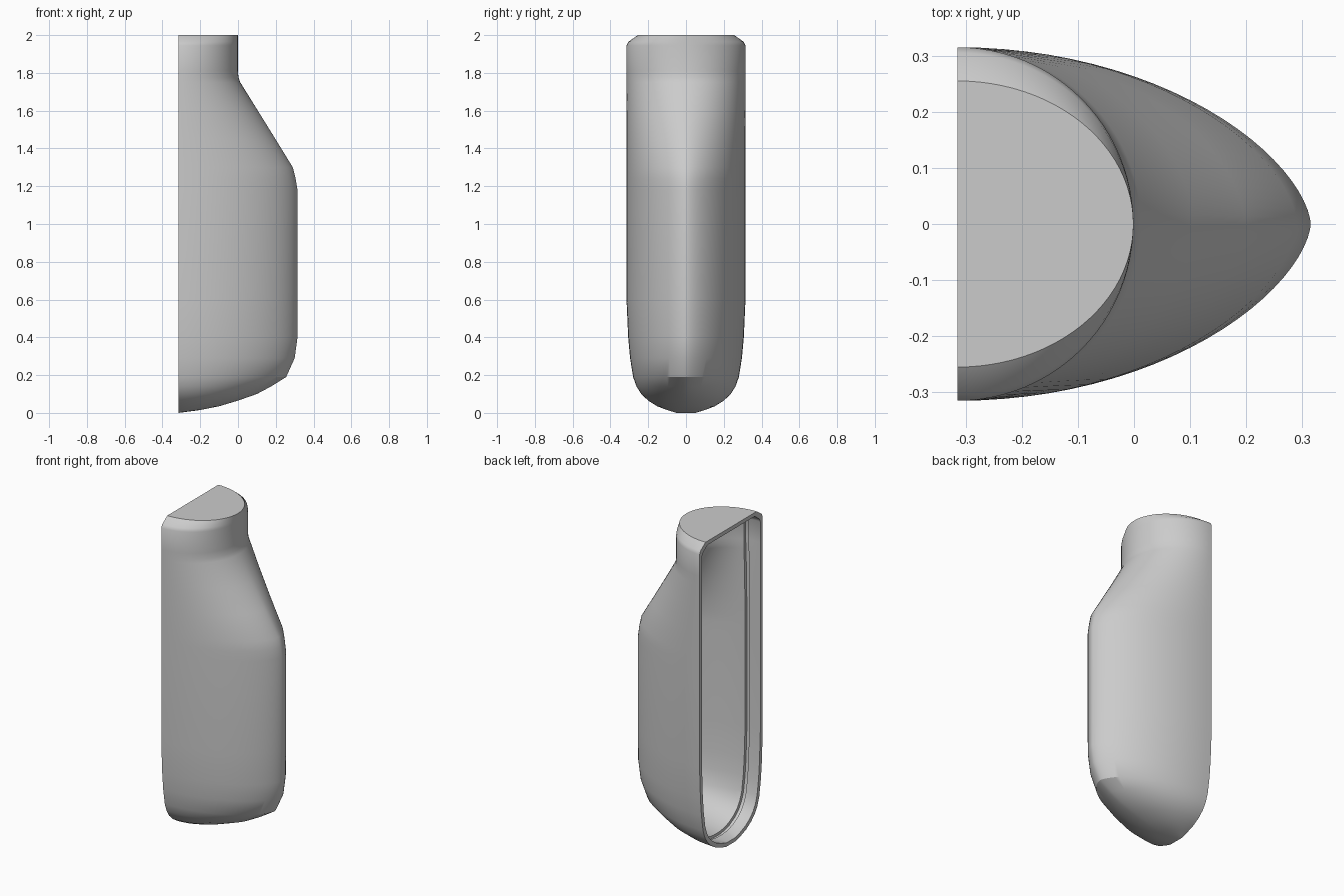
import bpy, bmesh, math

cube = bpy.data.objects.get("Cube")
if cube:
    bpy.data.objects.remove(cube, do_unlink=True)

BACK = -0.315     # plane of the open side
STEPS = 48        # segments around each half section
WALL = 0.024

# height, half width, depth, tip sharpness (1 = ellipse)
SECTIONS = [
    (0.0, 0.05, 0.0, 1.0), (0.015, 0.10, 0.115, 1.05), (0.035, 0.152, 0.215, 1.1),
    (0.065, 0.20, 0.315, 1.15), (0.1, 0.237, 0.415, 1.2), (0.14, 0.262, 0.49, 1.25),
    (0.19, 0.28, 0.57, 1.25), (0.29, 0.296, 0.615, 1.25), (0.4, 0.306, 0.63, 1.25),
    (0.6, 0.315, 0.63, 1.25), (1.18, 0.315, 0.63, 1.25), (1.24, 0.315, 0.62, 1.23),
    (1.3, 0.315, 0.605, 1.2), (1.45, 0.315, 0.513, 1.15), (1.6, 0.315, 0.42, 1.08),
    (1.75, 0.315, 0.327, 1.0), (1.775, 0.315, 0.318, 1.0), (1.81, 0.315, 0.314, 1.0),
    (1.945, 0.315, 0.314, 1.0), (1.965, 0.305, 0.314, 1.0), (2.0, 0.255, 0.314, 1.0),
]


def half_section(bm, z, width, depth, sharp, wall):
    """One half-oval row of points, drawn inward by the wall thickness."""
    row = []
    for i in range(STEPS + 1):
        t = math.pi * (i / STEPS - 0.5)
        # the tip lies at t = 0
        y = math.copysign(abs(math.sin(t)) ** sharp, t) * width
        x = BACK + math.cos(t) * depth * (1 - wall / 0.63)
        row.append(bm.verts.new((x, y * (1 - wall / 0.315), 1 + (z - 1) * (1 - wall))))
    return row


def shell(bm, wall):
    """Loft the sections and close the flat top."""
    rows = [half_section(bm, *s, wall) for s in SECTIONS]
    for low, high in zip(rows, rows[1:]):
        for i in range(STEPS):
            bm.faces.new((low[i], low[i + 1], high[i + 1], high[i]))
    bm.faces.new(rows[-1])
    return rows


bm = bmesh.new()

# Inner wall with a sealing groove running round the opening
inner = shell(bm, WALL)
for x in (-0.24, -0.238, -0.214, -0.212):
    bmesh.ops.bisect_plane(bm, geom=bm.verts[:] + bm.edges[:] + bm.faces[:],
                           plane_co=(x, 0, 0), plane_no=(1, 0, 0), dist=1e-6)
for v in bm.verts:
    if -0.2385 < v.co.x < -0.2135:
        v.co.y *= 1 + 0.016 / 0.29
        v.co.z = 1 + (v.co.z - 1) * 1.016

# Outer wall, and the flat rim joining both walls
outer = shell(bm, 0)
for a, b in ((o, n) for o, n in zip(outer, inner)):
    a[0].co.x = a[-1].co.x = b[0].co.x = b[-1].co.x = BACK
for k in range(len(SECTIONS) - 1):
    for end in (0, -1):
        bm.faces.new((outer[k][end], outer[k + 1][end], inner[k + 1][end], inner[k][end]))
for i in range(STEPS):
    bm.faces.new((outer[0][i], outer[0][i + 1], inner[0][i + 1], inner[0][i]))
bm.faces.new((outer[-1][0], outer[-1][-1], inner[-1][-1], inner[-1][0]))
bmesh.ops.recalc_face_normals(bm, faces=bm.faces[:])

mesh = bpy.data.meshes.new("half_shell")
bm.to_mesh(mesh)
bm.free()
body = bpy.data.objects.new("half_shell", mesh)
bpy.context.collection.objects.link(body)

# Plain grey plastic
grey = bpy.data.materials.new("light_grey")
grey.use_nodes = True
colour = (0.6, 0.6, 0.6, 1)
grey.diffuse_color = colour
grey.node_tree.nodes["Principled BSDF"].inputs["Base Color"].default_value = colour
mesh.materials.append(grey)

bpy.ops.object.select_all(action='DESELECT')
body.select_set(True)
bpy.context.view_layer.objects.active = body
bpy.ops.object.shade_smooth_by_angle(angle=math.radians(30))
